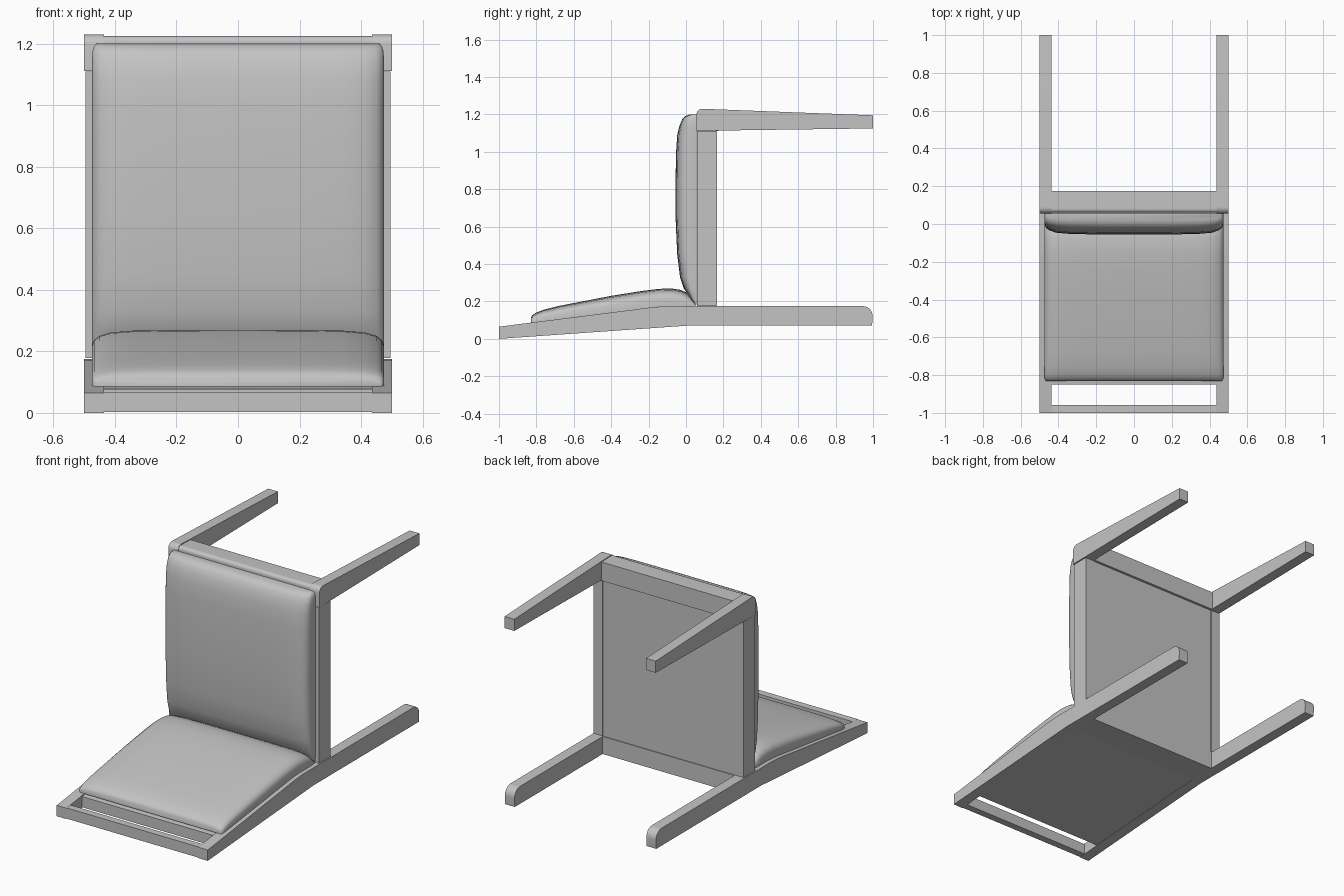
import bpy
import bmesh
import math

if "Cube" in bpy.data.objects:
    bpy.data.objects.remove(bpy.data.objects["Cube"])

grey = bpy.data.materials.new("light grey")
grey.use_nodes = True
grey.diffuse_color = (0.55, 0.55, 0.55, 1)
grey.node_tree.nodes["Principled BSDF"].inputs["Base Color"].default_value = (0.55, 0.55, 0.55, 1)


def finish(name, bm, smooth=None):
    bmesh.ops.recalc_face_normals(bm, faces=bm.faces)
    mesh = bpy.data.meshes.new(name)
    bm.to_mesh(mesh)
    bm.free()
    mesh.materials.append(grey)
    obj = bpy.data.objects.new(name, mesh)
    bpy.context.collection.objects.link(obj)
    if smooth:
        bpy.ops.object.select_all(action="DESELECT")
        obj.select_set(True)
        bpy.context.view_layer.objects.active = obj
        bpy.ops.object.shade_smooth_by_angle(angle=math.radians(smooth))
    return obj


def extrude(name, profile, x0, x1):
    """Extrude a (y, z) outline across x."""
    bm = bmesh.new()
    a, b = [[bm.verts.new((x, y, z)) for y, z in profile] for x in (x0, x1)]
    bm.faces.new(a)
    bm.faces.new(b)
    for i in range(len(a)):
        j = (i + 1) % len(a)
        bm.faces.new((a[i], a[j], b[j], b[i]))
    return finish(name, bm, 25)


def box(name, x, y, z):
    return extrude(name, [(y[0], z[0]), (y[1], z[0]), (y[1], z[1]), (y[0], z[1])], *x)


def arc(cy, cz, r, start, end, n=6):
    angles = [math.radians(start + (end - start) * i / n) for i in range(n + 1)]
    return [(cy + r * math.cos(t), cz + r * math.sin(t)) for t in angles]


def cushion(name, stations):
    """Loft a domed cross-section through (base point, crown point, half width)."""
    half = [(1, 0), (1, 0.45), (0.985, 0.65), (0.95, 0.79), (0.87, 0.91), (0.72, 0.97), (0.4, 0.995)]
    section = [(-u, h) for u, h in half] + [(0, 1)] + half[::-1]
    bm = bmesh.new()
    rings = []
    for (by, bz), (ty, tz), w in stations:
        rings.append([bm.verts.new((u * w, by + (ty - by) * h, bz + (tz - bz) * h))
                      for u, h in section])
    n = len(section)
    for a, b in zip(rings, rings[1:]):
        for i in range(n):
            j = (i + 1) % n
            bm.faces.new((a[i], a[j], b[j], b[i]))
    bm.faces.new(rings[0])
    bm.faces.new(rings[-1])
    return finish(name, bm, 50)


# Posts that run from the backrest top to the rear feet, and the tapered front legs
post = ([(-1, 0), (0, 0.07), (0.995, 0.07)] + arc(0.945, 0.122, 0.053, 0, 90)
        + [(-0.1, 0.175), (-0.17, 0.17), (-1, 0.065)])
leg = [(0.055, 1.112), (1, 1.125), (1, 1.195)] + arc(0.088, 1.197, 0.033, 85, 180)
for side, s in (("left", 1), ("right", -1)):
    extrude(side + "_rear_post", post, s * 0.436, s * 0.5)
    extrude(side + "_front_leg", leg, s * 0.436, s * 0.5)
    box(side + "_seat_rail", (s * 0.436, s * 0.496), (0.058, 0.165), (0.178, 1.109))

# Seat frame cross rails and underside board
extrude("front_seat_rail", [(0.06, 1.11), (0.175, 1.11), (0.175, 1.222)]
        + arc(0.08, 1.205, 0.02, 85, 180), -0.436, 0.436)
box("rear_seat_rail", (-0.436, 0.436), (0.0, 0.165), (0.07, 0.175))
box("seat_board", (-0.436, 0.436), (0.06, 0.16), (0.175, 1.11))

# Backrest top rail and board
box("backrest_top_rail", (-0.436, 0.436), (-1, -0.957), (0.003, 0.067))
extrude("backrest_board", [(-0.85, 0.013), (0, 0.072), (0, 0.165), (-0.15, 0.165), (-0.85, 0.077)],
        -0.436, 0.436)

# Seat cushion, lofted from the rear edge to the front edge
seat = [(0.18, 0.045, 0.47), (0.22, 0.02, 0.475), (0.27, -0.012, 0.475), (0.33, -0.032, 0.475),
        (0.45, -0.047, 0.475), (0.65, -0.056, 0.475), (0.85, -0.056, 0.475), (1.0, -0.053, 0.475),
        (1.09, -0.047, 0.475), (1.14, -0.035, 0.475), (1.175, -0.02, 0.473), (1.192, -0.003, 0.468),
        (1.2, 0.022, 0.46)]
cushion("seat_cushion", [((0.055, z), (y, z), w) for z, y, w in seat])

# Backrest cushion, following the slope of the posts
back = [(-0.83, 0.112, 0.465), (-0.822, 0.127, 0.472), (-0.80, 0.141, 0.475), (-0.76, 0.156, 0.475),
        (-0.68, 0.176, 0.475), (-0.55, 0.201, 0.475), (-0.4, 0.23, 0.475), (-0.25, 0.254, 0.475),
        (-0.15, 0.267, 0.475), (-0.08, 0.27, 0.475), (-0.03, 0.262, 0.475), (0.01, 0.245, 0.475),
        (0.05, 0.19, 0.47)]
cushion("backrest_cushion",
        [((y, min(0.174, 0.086 + 0.126 * (y + 0.83))), (y, z), w) for y, z, w in back])
